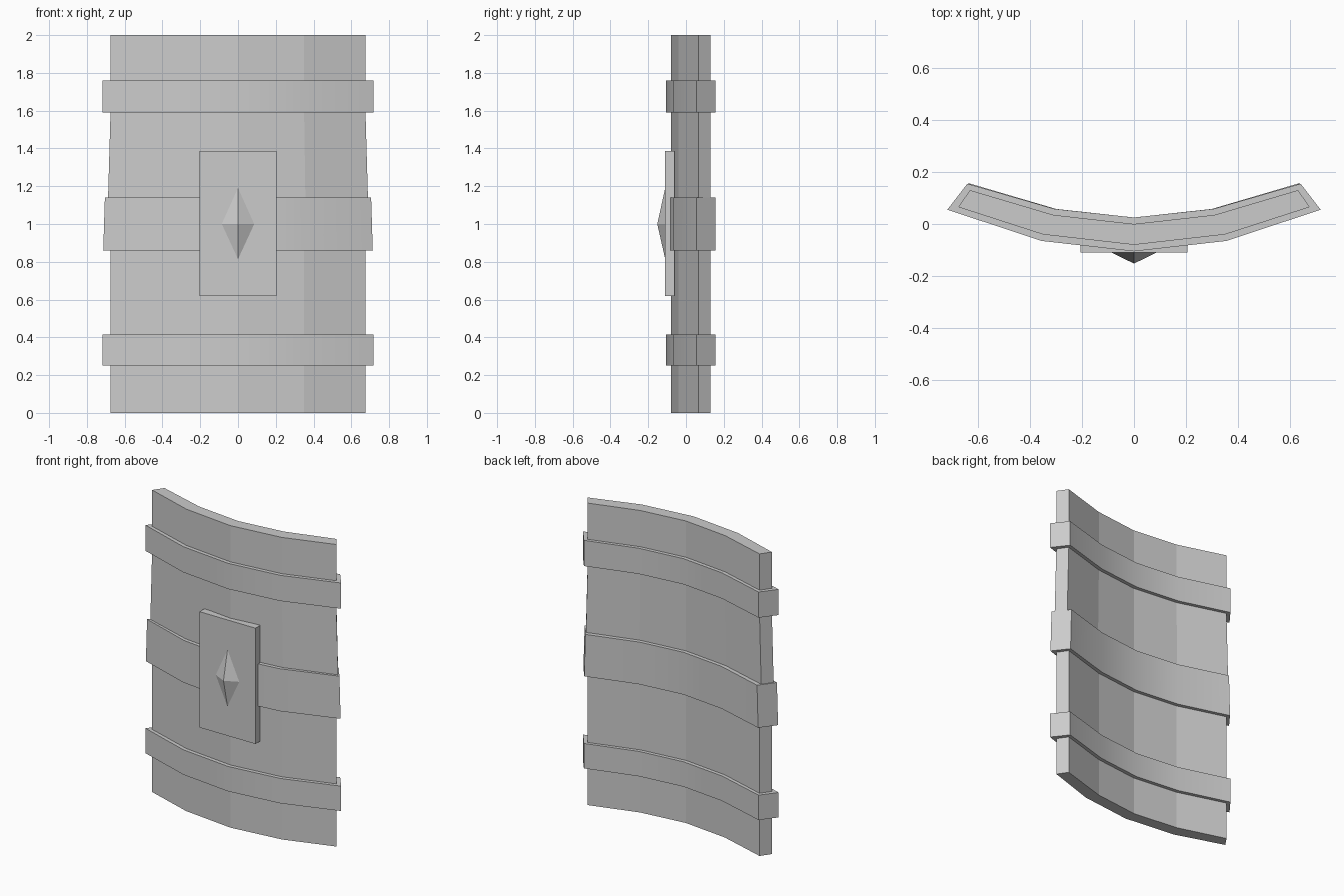
import bpy, bmesh, math

if "Cube" in bpy.data.objects:
    bpy.data.objects.remove(bpy.data.objects["Cube"], do_unlink=True)

grey = bpy.data.materials.new("plain_grey")
grey.use_nodes = True
colour = (0.6, 0.6, 0.6, 1)
grey.diffuse_color = colour
grey.node_tree.nodes["Principled BSDF"].inputs["Base Color"].default_value = colour


def finish(name, bm, smooth=False):
    bmesh.ops.recalc_face_normals(bm, faces=bm.faces)
    mesh = bpy.data.meshes.new(name)
    bm.to_mesh(mesh)
    bm.free()
    mesh.materials.append(grey)
    obj = bpy.data.objects.new(name, mesh)
    bpy.context.collection.objects.link(obj)
    if smooth:
        bpy.ops.object.select_all(action='DESELECT')
        obj.select_set(True)
        bpy.context.view_layer.objects.active = obj
        bpy.ops.object.shade_smooth_by_angle(angle=math.radians(35))
    return obj


def outline(front, back):
    """Closed curved section from the centre-to-left halves of its two sides."""
    full = lambda half: [(-x, y) for x, y in half[:0:-1]] + half
    return full(front) + full(back)[::-1]


def loft(name, section, levels, smooth=False):
    """Stack the section at (z, width factor) levels and cap both ends."""
    bm = bmesh.new()
    rings = [[bm.verts.new((x * s, y, z)) for x, y in section] for z, s in levels]
    n = len(section)
    for low, high in zip(rings, rings[1:]):
        for i in range(n):
            j = (i + 1) % n
            bm.faces.new((low[i], low[j], high[j], high[i]))
    # Caps are split into quads that follow the curve
    for ring in (rings[0], rings[-1]):
        for i in range(n // 2 - 1):
            bm.faces.new((ring[i], ring[i + 1], ring[n - 2 - i], ring[n - 1 - i]))
    return finish(name, bm, smooth)


# Curved shield board, slightly wider above the middle
board = outline([(0, -0.08), (0.35, -0.04), (0.675, 0.065)],
                [(0, 0), (0.31, 0.035), (0.63, 0.13)])
loft("shield_board", board,
     [(0, 1), (0.87, 1), (1.0, 1.025), (1.59, 1), (2, 1)])

# Three wrapping bands
band = outline([(0, -0.105), (0.355, -0.065), (0.717, 0.055)],
               [(0, 0.025), (0.305, 0.058), (0.64, 0.155)])
for name, low, high, bottom, top in (("lower_band", 0.25, 0.415, 1, 1),
                                     ("middle_band", 0.86, 1.14, 0.995, 0.983),
                                     ("upper_band", 1.59, 1.76, 1, 1)):
    loft(name, band, [(low, bottom), (high, top)], True)

# Flat centre plate
w = 0.205
loft("centre_plate", [(-w, -0.11), (w, -0.11), (w, -0.06), (-w, -0.06)],
     [(0.62, 1), (1.387, 1)])

# Pointed diamond boss
bm = bmesh.new()
rim = [bm.verts.new((x, -0.108, z)) for x, z in
       ((0, 0.805), (0.09, 1), (0, 1.2), (-0.09, 1))]
tip = bm.verts.new((0, -0.152, 1))
bm.faces.new(rim)
for i in range(4):
    bm.faces.new((rim[i], rim[(i + 1) % 4], tip))
finish("diamond_boss", bm)
